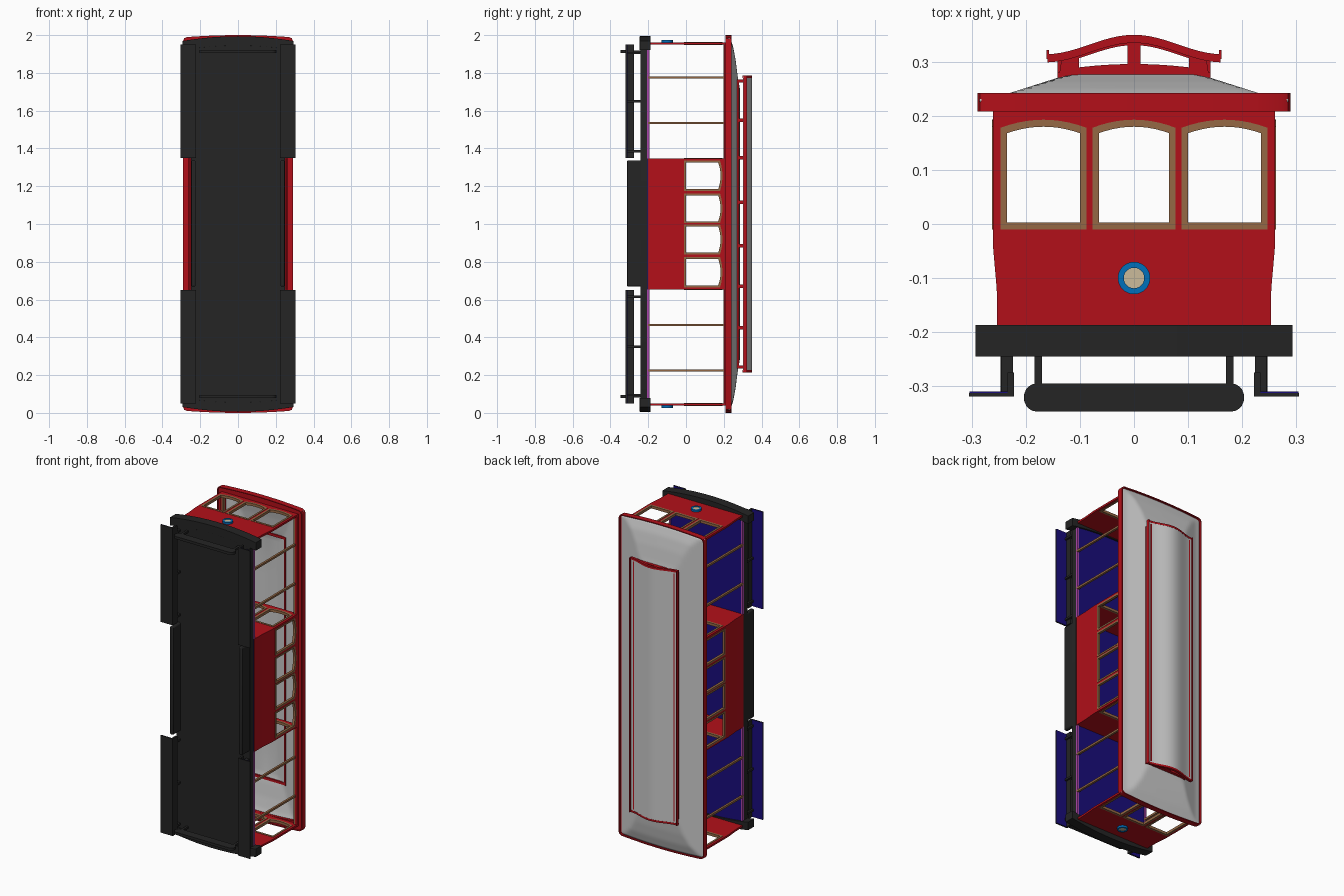
import bpy, bmesh, math
from mathutils import Matrix

if "Cube" in bpy.data.objects:
    bpy.data.objects.remove(bpy.data.objects["Cube"])

def mat(name, c):
    m = bpy.data.materials.new(name)
    m.diffuse_color = (*c, 1)
    m.use_nodes = True
    m.node_tree.nodes["Principled BSDF"].inputs["Base Color"].default_value = m.diffuse_color
    return m

RED = mat("red", (0.45, 0.005, 0.01))
BROWN = mat("wood", (0.3, 0.14, 0.06))
BLACK = mat("black", (0.018, 0.018, 0.018))
BLUE = mat("floor_blue", (0.01, 0.004, 0.2))
PINK = mat("trim", (0.4, 0.06, 0.4))
RING = mat("lamp_blue", (0.0, 0.16, 0.5))
LENS = mat("lens", (0.6, 0.5, 0.33))
PLANES = {  # local x, y, z axes of each drawing plane
    "xy": Matrix(((1, 0, 0), (0, 1, 0), (0, 0, 1))),
    "zy": Matrix(((0, 0, -1), (0, 1, 0), (1, 0, 0))),
    "xz": Matrix(((1, 0, 0), (0, 0, -1), (0, 1, 0)))}
AXIS = {"xy": 2, "zy": 0, "xz": 1}

def finish(name, me, m, bevel=0):
    ob = bpy.data.objects.new(name, me)
    bpy.context.collection.objects.link(ob)
    if m:
        me.materials.clear()
        me.materials.append(m)
    if bevel:
        b = ob.modifiers.new("bevel", "BEVEL")
        b.width, b.segments, b.limit_method = bevel, 3, "ANGLE"
        b.angle_limit = math.radians(40)
    bpy.ops.object.select_all(action="DESELECT")
    ob.select_set(True)
    bpy.context.view_layer.objects.active = ob
    bpy.ops.object.shade_smooth_by_angle(angle=math.radians(30))
    return ob

def panel(name, plane, outer, holes, a, b, m, bevel=0):
    """Filled outline with holes, extruded from a to b along the plane normal."""
    cu = bpy.data.curves.new(name, "CURVE")
    cu.dimensions, cu.fill_mode, cu.extrude = "2D", "BOTH", abs(b - a) / 2
    for pts in [outer] + holes:
        s = cu.splines.new("POLY")
        s.points.add(len(pts) - 1)
        for p, q in zip(s.points, pts):
            p.co = (q[0], q[1], 0, 1)
        s.use_cyclic_u = True
    tmp = bpy.data.objects.new("tmp", cu)
    me = bpy.data.meshes.new_from_object(tmp)
    bpy.data.objects.remove(tmp)
    bm = bmesh.new()
    bm.from_mesh(me)
    bmesh.ops.remove_doubles(bm, verts=bm.verts, dist=1e-5)
    for v in bm.verts:
        v.co = PLANES[plane] @ v.co
        v.co[AXIS[plane]] += (a + b) / 2
    bmesh.ops.recalc_face_normals(bm, faces=bm.faces)
    bm.to_mesh(me)
    bm.free()
    return finish(name, me, m, bevel)

def rect(x0, x1, y0, y1):
    return [(x0, y0), (x1, y0), (x1, y1), (x0, y1)]

def box(name, x0, x1, y0, y1, z0, z1, m, bevel=0):
    return panel(name, "xy", rect(x0, x1, y0, y1), [], z0, z1, m, bevel)

def arch(x0, x1, y0, ys, yp, n=10):
    top = [(x1 + (x0 - x1) * i / n, ys + (yp - ys) * (1 - (2 * i / n - 1) ** 2)) for i in range(n + 1)]
    return [(x0, y0), (x1, y0)] + top

def circle(r, cy, n=32):
    return [(r * math.cos(2 * math.pi * i / n), cy + r * math.sin(2 * math.pi * i / n)) for i in range(n)]

def plan(hw, hl, bulge=0.012, c=0.018):
    """Plan outline (x, z) with gently bowed ends and clipped corners."""
    xs = [-hw + c * 0.3] + [-hw + c + (2 * hw - 2 * c) * i / 12 for i in range(13)] + [hw - c * 0.3]
    top = [(-hw, hl - bulge - c)] + [(x, hl - bulge * (x / hw) ** 2 - (c * 0.3 if i in (0, 14) else 0))
                                     for i, x in enumerate(xs)] + [(hw, hl - bulge - c)]
    return [(x, 1 + z) for x, z in top] + [(-x, 1 - z) for x, z in top]

def span(z0, z1, s):  # mirror a length range about the middle
    return (z0, z1) if s < 0 else (2 - z1, 2 - z0)

# Floor
panel("underfloor", "xz", plan(0.25, 0.965), [], -0.24, -0.205, BLACK)
panel("floor", "xz", plan(0.248, 0.96), [], -0.205, -0.197, BLUE)

# End walls and cabin partitions, three arched windows each
WALL = [(-0.253, -0.2), (0.253, -0.2), (0.254, -0.12), (0.261, -0.04), (0.261, 0.215),
        (-0.261, 0.215), (-0.261, -0.04), (-0.254, -0.12)]
WINS = [(-0.247, -0.088), (-0.077, 0.077), (0.088, 0.247)]
for s in (-1, 1):
    for label, z0, z1 in (("end", 0.038, 0.05), ("partition", 0.652, 0.664)):
        a, b = span(z0, z1, s)
        panel(label + "_wall", "xy", WALL, [arch(l, r, -0.01, 0.178, 0.193) for l, r in WINS], a, b, RED)
        for l, r in WINS:
            panel(label + "_window_frame", "xy", arch(l, r, -0.01, 0.178, 0.193),
                  [arch(l + 0.012, r - 0.012, 0.003, 0.168, 0.18)], a - 0.002, b + 0.002, BROWN)
    # Headlamp
    panel("headlamp_ring", "xy", circle(0.03, -0.1), [circle(0.019, -0.1)], *span(0.026, 0.04, s), RING)
    panel("headlamp_lens", "xy", circle(0.0195, -0.1), [], *span(0.029, 0.04, s), LENS)

    # Bowed bumper
    xs = [-0.293 + 0.586 * i / 16 for i in range(17)]
    bow = lambda x, z: (x, 1 + s * (z - 0.025 * (x / 0.293) ** 2))
    panel("bumper", "xz", [bow(x, 0.994) for x in xs] + [bow(x, 0.945) for x in reversed(xs)], [],
          -0.245, -0.187, BLACK, 0.01)

    # Fender below the bumper with its hangers
    st = [(0.18 + 0.024 * math.cos(t), -0.321 + 0.026 * math.sin(t))
          for t in [math.pi * (i / 10 - 0.5) for i in range(11)]]
    panel("fender", "xy", st + [(-x, y) for x, y in reversed(st)], [], *span(0.08, 0.096, s), BLACK)
    for k in (-1, 1):
        box("fender_hanger", k * 0.177 - 0.007, k * 0.177 + 0.007, -0.3, -0.235, *span(0.082, 0.094, s), BLACK)

    # Open platform sections: trim, posts, running boards
    for k in (-1, 1):
        def side(name, xa, xb, y0, y1, z0, z1, m, bevel=0):
            x0, x1 = sorted((k * xa, k * xb))
            box(name, x0, x1, y0, y1, *span(z0, z1, s), m, bevel)
        side("floor_trim", 0.24, 0.251, -0.206, -0.192, 0.05, 0.652, PINK)
        for z in (0.225, 0.465):
            side("roof_post", 0.24, 0.253, -0.2, 0.21, z - 0.006, z + 0.006, BROWN)
        side("running_board", 0.225, 0.305, -0.319, -0.313, 0.05, 0.65, BLACK)
        side("running_board_tread", 0.225, 0.304, -0.313, -0.31, 0.051, 0.649, BLUE)
        side("running_board_riser", 0.222, 0.234, -0.319, -0.275, 0.05, 0.65, BLACK)
        for z in (0.095, 0.35, 0.615):
            side("running_board_bracket", 0.224, 0.245, -0.315, -0.235, z - 0.006, z + 0.006, BLACK)

# Cabin sides
ZW = [(0.664, 0.826), (0.838, 0.998), (1.004, 1.162), (1.174, 1.336)]
for k in (-1, 1):
    prof = [(0.253, -0.2), (0.254, -0.12), (0.261, -0.04), (0.261, -0.01),
            (0.25, -0.01), (0.25, -0.04), (0.243, -0.12), (0.242, -0.2)]
    panel("cabin_side_lower", "xy", [(k * x, y) for x, y in prof], [], 0.652, 1.348, RED)
    a, b = sorted((k * 0.25, k * 0.261))
    panel("cabin_side_upper", "zy", rect(0.652, 1.348, -0.012, 0.215),
          [arch(l, r, -0.01, 0.18, 0.193) for l, r in ZW], a, b, RED)
    for l, r in ZW:
        panel("cabin_window_frame", "zy", arch(l, r, -0.01, 0.18, 0.193),
              [arch(l + 0.01, r - 0.01, 0, 0.17, 0.183)], a - 0.002, b + 0.002, BROWN)
    # Skirt under the cabin
    a, b = sorted((k * 0.224, k * 0.247))
    panel("skirt", "zy", rect(0.668, 1.337, -0.312, -0.2), [], a, b, BLACK, 0.008)
    # Beam carrying the roof
    a, b = sorted((k * 0.25, k * 0.261))
    box("roof_beam", a, b, 0.2, 0.22, 0.04, 1.96, RED)
    a, b = sorted((k * 0.24, k * 0.25))
    box("inner_beam", a, b, 0.198, 0.218, 0.05, 1.95, BROWN)

# Roof rim and lip
panel("roof_rim", "xz", plan(0.287, 0.997), [plan(0.243, 0.95)], 0.215, 0.232, RED)
panel("roof_lip", "xz", plan(0.29, 1.0), [plan(0.285, 0.995)], 0.208, 0.242, RED)

# Hipped, crowned roof shell
def interp(t, tab):
    for (a, u), (b, v) in zip(tab, tab[1:]):
        if t <= b:
            return u + (v - u) * (t - a) / (b - a)
    return tab[-1][1]

XP = [(0, 0.285), (0.08, 0.283), (0.14, 0.271), (0.25, 0.236), (0.286, 0.231)]
ZP = [(0, 0.231), (0.06, 0.25), (0.13, 0.263), (0.21, 0.273), (0.28, 0.285)]
gx = [-0.286 + 0.572 * i / 40 for i in range(41)]
gd = [0.28 * i / 20 for i in range(21)]
gz = gd + [0.5, 0.75, 1.0, 1.25, 1.5] + [2 - d for d in reversed(gd)]
bm = bmesh.new()
rows = [[bm.verts.new((x, min(interp(abs(x), XP), interp(1 - abs(z - 1), ZP)),
                       1 + (z - 1) * (0.996 - 0.012 * (x / 0.286) ** 2))) for x in gx] for z in gz]
for r, q in zip(rows, rows[1:]):
    for i in range(40):
        bm.faces.new((r[i], q[i], q[i + 1], r[i + 1]))
me = bpy.data.meshes.new("main_roof")
bm.to_mesh(me)
bm.free()
roof = finish("main_roof", me, None)
so = roof.modifiers.new("thickness", "SOLIDIFY")
so.thickness, so.offset = 0.005, -1

# Clerestory: curb, posts, ends and crowned top
crown = lambda x: 0.313 + 0.036 * (0.5 + 0.5 * math.cos(math.pi * x / 0.165))
xs = [-0.16 + 0.32 * i / 24 for i in range(25)]
ring = lambda lo, hi: [(x, crown(x) + hi) for x in xs] + [(x, crown(x) + lo) for x in reversed(xs)]
panel("clerestory_roof", "xy", ring(-0.012, 0), [], 0.225, 1.78, None)
for s in (-1, 1):
    panel("clerestory_end_trim", "xy", ring(-0.014, 0.001), [], *span(0.215, 0.227, s), RED)
    ex = [x for x in xs if abs(x) < 0.141]
    holes = []
    for k in (-1, 1):
        hx = [0.012 + 0.09 * i / 6 for i in range(7)]
        holes.append([(k * x, 0.296 - 0.6 * x * x) for x in hx] + [(k * x, crown(x) - 0.018) for x in reversed(hx)])
    panel("clerestory_end", "xy", [(-0.14, 0.265), (0.14, 0.265)] + [(x, crown(x) - 0.006) for x in reversed(ex)],
          holes, *span(0.235, 0.25, s), RED)
    x0, x1 = sorted((s * 0.13, s * 0.142))
    box("clerestory_curb", x0, x1, 0.262, 0.28, 0.235, 1.765, RED)
    box("clerestory_top_rail", x0, x1, 0.304, 0.316, 0.235, 1.765, RED)
    for z in (0.45, 0.67, 0.885, 1.115, 1.35, 1.55):
        box("clerestory_post", x0, x1, 0.27, 0.31, z - 0.009, z + 0.009, RED)
    x0, x1 = sorted((s * 0.157, s * 0.162))
    box("clerestory_eave", x0, x1, 0.305, 0.322, 0.215, 1.785, RED)
